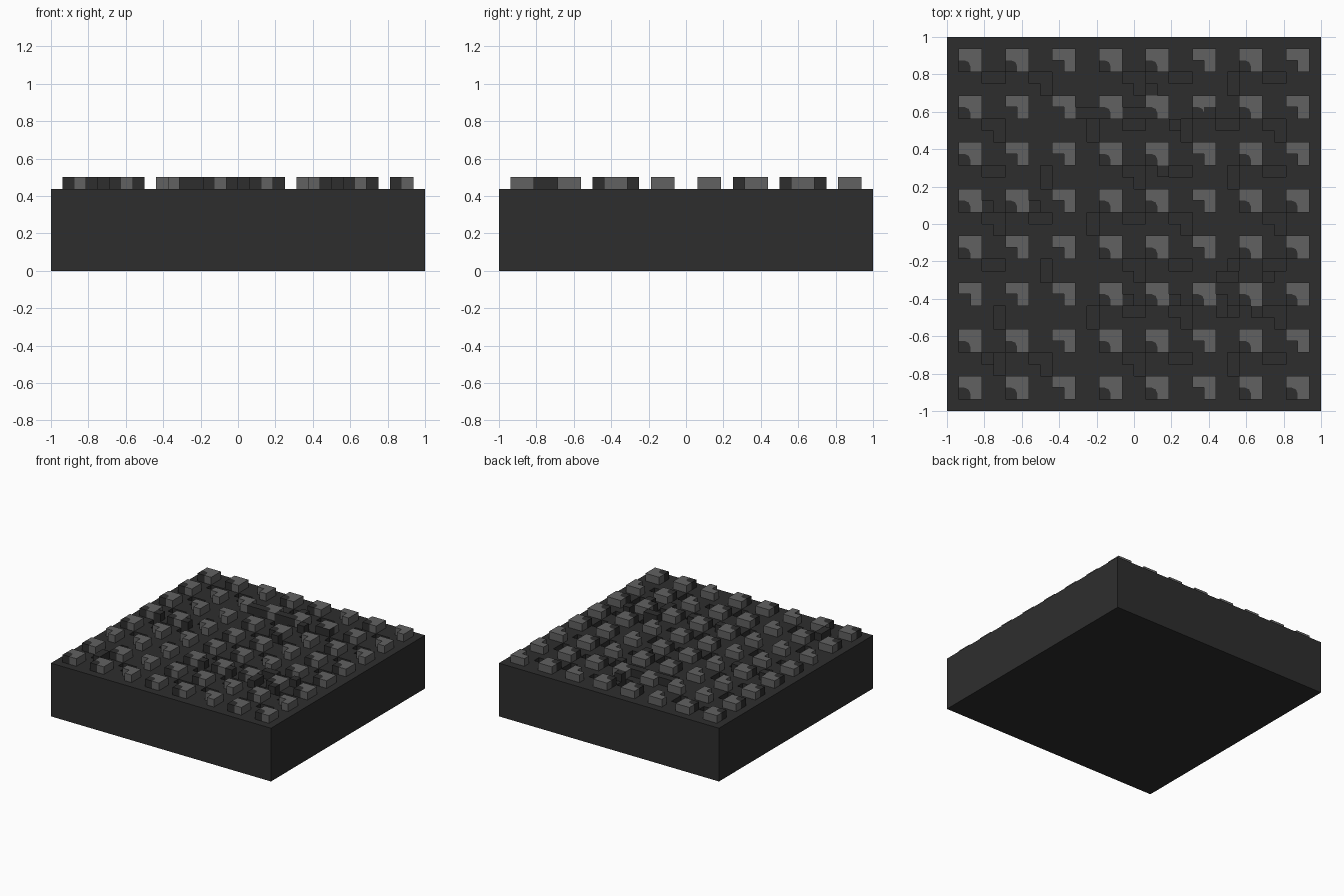
import bpy, bmesh

old = bpy.data.objects.get("Cube")
if old:
    bpy.data.objects.remove(old, do_unlink=True)

U = 1 / 16            # grid cell size
N = 32                # cells per side
BASE, TOP, PIT = 0.4375, 0.5, 0.39


def material(name, value):
    m = bpy.data.materials.new(name)
    m.use_nodes = True
    c = (value, value, value, 1)
    m.diffuse_color = c
    m.node_tree.nodes["Principled BSDF"].inputs["Base Color"].default_value = c
    return m


DARK = material("charcoal", 0.027)
GREY = material("mid grey", 0.12)


def finish(name, bm, mat):
    bmesh.ops.recalc_face_normals(bm, faces=bm.faces)
    me = bpy.data.meshes.new(name)
    bm.to_mesh(me)
    bm.free()
    me.materials.append(mat)
    bpy.context.collection.objects.link(bpy.data.objects.new(name, me))


def prism(bm, pts, z0, z1):
    """Extrude an outline from z0 to z1."""
    face = bm.faces.new([bm.verts.new((x, y, z0)) for x, y in pts])
    out = bmesh.ops.extrude_face_region(bm, geom=[face])
    for v in out["geom"]:
        if isinstance(v, bmesh.types.BMVert):
            v.co.z = z1


def corner(ix, iy):
    """Upper left corner of a cell, counted from the back left."""
    return -1 + ix * U, 1 - iy * U


# Pads with an open notch (S) or a round insert in the notch (R)
layout = ["RRSRRSRS", "RSSRRRRS", "RSSRRSRS", "RRSRRSRR",
          "RSSRRSRR", "SSSRRRRR", "RRSRRSRS", "RRSRRSRR"]
height = [[BASE] * N for _ in range(N)]

# Shallow channels linking neighbouring pads in front of each row
for j, row in enumerate(layout[:-1]):
    for i, kind in enumerate(row[:-1]):
        if kind == "R":
            height[4 * j + 3][4 * i + 3] = PIT
            height[4 * j + 3][4 * i + 4] = PIT
        if (i + j) % 2:
            height[4 * j + 3][4 * i + 4] = PIT
            height[4 * j + 4][4 * i + 4] = PIT

# Raised dark studs, clustered around a few pads
studs = [(17, 4), (11, 6), (12, 6), (15, 6), (16, 6), (19, 7), (22, 6),
         (18, 11), (3, 14), (7, 14), (23, 20), (24, 20), (27, 20),
         (23, 22), (23, 23), (26, 23), (15, 22), (19, 22), (4, 27), (4, 28)]
for ix, iy in studs:
    height[iy][ix] = TOP

# Plate: stepped top surface, side walls and underside
bm = bmesh.new()


def quad(*pts):
    bm.faces.new([bm.verts.new(p) for p in pts])


def level(ix, iy):
    return height[iy][ix] if 0 <= ix < N and 0 <= iy < N else 0


for iy in range(N + 1):
    for ix in range(N + 1):
        x, y = corner(ix, iy)
        z = level(ix, iy)
        if ix < N and iy < N:
            quad((x, y, z), (x, y - U, z), (x + U, y - U, z), (x + U, y, z))
        # walls toward the left and back neighbours
        left, back = level(ix - 1, iy), level(ix, iy - 1)
        if left != z:
            wall = [(x, y, left), (x, y - U, left), (x, y - U, z), (x, y, z)]
            quad(*(wall if z > left else wall[::-1]))
        if back != z:
            wall = [(x, y, back), (x, y, z), (x + U, y, z), (x + U, y, back)]
            quad(*(wall if z > back else wall[::-1]))
        if ix < N and iy < N:
            quad((x, y, 0), (x + U, y, 0), (x + U, y - U, 0), (x, y - U, 0))
bmesh.ops.remove_doubles(bm, verts=bm.verts, dist=1e-5)
bmesh.ops.recalc_face_normals(bm, faces=bm.faces)
bmesh.ops.dissolve_limit(bm, angle_limit=0.01, verts=bm.verts, edges=bm.edges)
finish("base_plate", bm, DARK)

# Corner pads and the dark inserts in their front left notches
arc = [(1, 0), (1, 0.5), (0.85, 0.85), (0.5, 1), (0, 1)]
square = [(1, 0), (1, 1), (0, 1)]
pads, inserts = bmesh.new(), bmesh.new()
for j, row in enumerate(layout):
    for i, kind in enumerate(row):
        x, y = corner(1 + 4 * i, 3 + 4 * j)

        def place(pts):
            return [(x + px * U, y + py * U) for px, py in pts]

        notch = arc if kind == "R" else square
        prism(pads, place([(2, 0), (2, 2), (0, 2)] + notch[::-1]), BASE, TOP)
        if kind == "R":
            prism(inserts, place([(0, 0)] + arc), BASE, TOP)
finish("corner_pads", pads, GREY)
finish("round_inserts", inserts, DARK)
